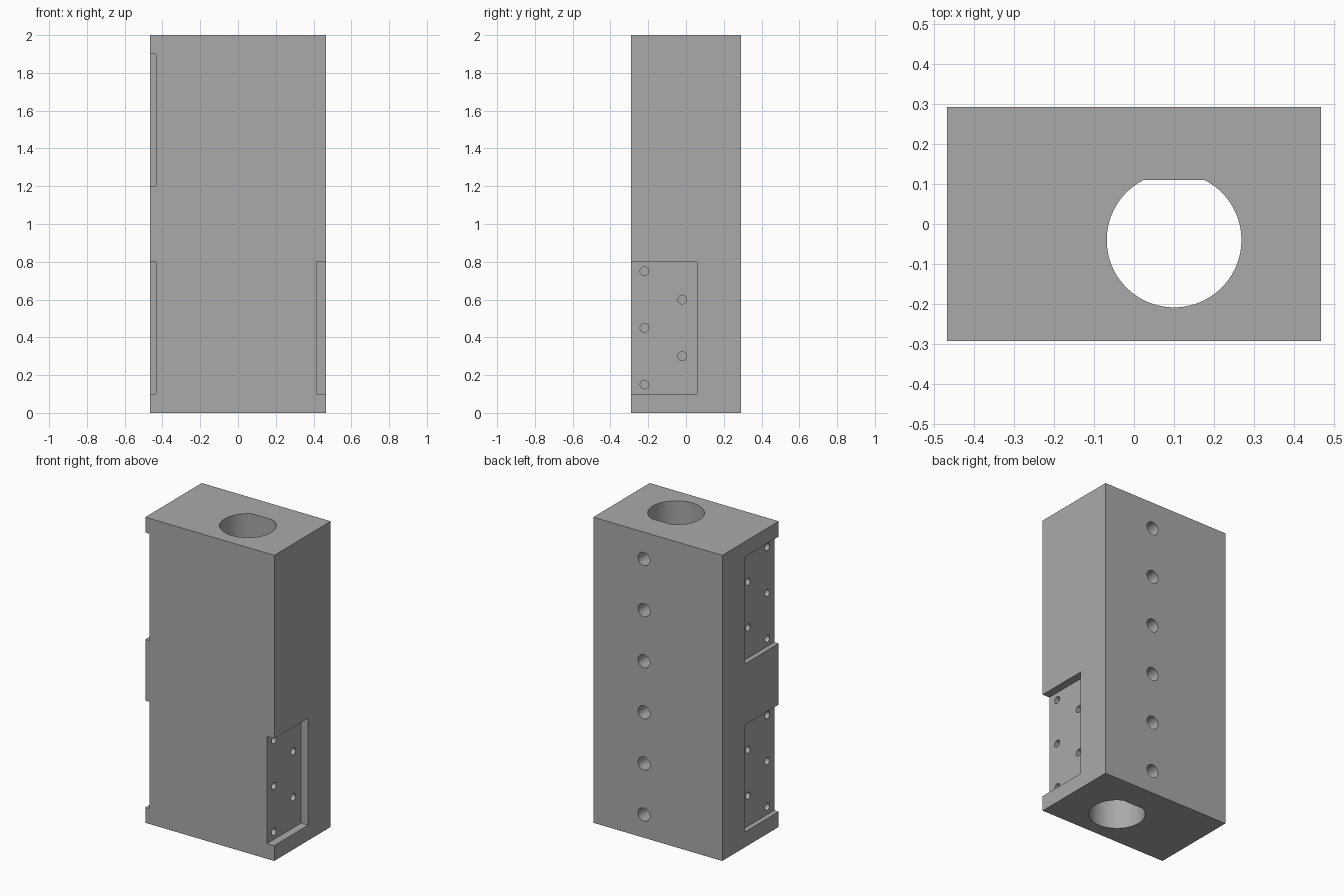
import bpy, bmesh, math
from mathutils import Matrix, Vector

if "Cube" in bpy.data.objects:
    bpy.data.objects.remove(bpy.data.objects["Cube"])

W, D, H = 0.467, 0.292, 2.0          # half width, half depth, height
BX, BY, BR, FLAT = 0.10, -0.04, 0.168, 0.11   # bore centre, radius, flat side

steel = bpy.data.materials.new("plain grey")
steel.diffuse_color = (0.40, 0.40, 0.40, 1)
steel.use_nodes = True
steel.node_tree.nodes["Principled BSDF"].inputs["Base Color"].default_value = steel.diffuse_color


def make_object(name, bm):
    bmesh.ops.recalc_face_normals(bm, faces=bm.faces[:])
    mesh = bpy.data.meshes.new(name)
    bm.to_mesh(mesh)
    bm.free()
    mesh.materials.append(steel)
    ob = bpy.data.objects.new(name, mesh)
    bpy.context.collection.objects.link(ob)
    return ob


def add_box(bm, lo, hi):
    lo, hi = Vector(lo), Vector(hi)
    m = Matrix.Translation((lo + hi) / 2) @ Matrix.Diagonal((*(hi - lo), 1))
    bmesh.ops.create_cube(bm, size=1, matrix=m)


def add_rod(bm, start, end, r, seg=32):
    start, end = Vector(start), Vector(end)
    d = end - start
    m = Matrix.Translation((start + end) / 2) @ d.to_track_quat('Z', 'Y').to_matrix().to_4x4()
    bmesh.ops.create_cone(bm, cap_ends=True, segments=seg, radius1=r, radius2=r,
                          depth=d.length, matrix=m)


def cut(target, cutter):
    cutter.hide_render = True
    mod = target.modifiers.new("cut", 'BOOLEAN')
    mod.operation, mod.solver, mod.object = 'DIFFERENCE', 'EXACT', cutter
    bpy.context.view_layer.objects.active = target
    bpy.ops.object.modifier_apply(modifier=mod.name)
    bpy.data.objects.remove(cutter)


# main block
bm = bmesh.new()
add_box(bm, (-W, -D, 0), (W, D, H))
block = make_object("bored_block", bm)

# D-shaped bore and the side pockets, open towards the front
bm = bmesh.new()
a0 = math.asin((FLAT - BY) / BR)
sweep = math.pi + 2 * a0
n = 80
ring = []
for i in range(n + 1):
    a = math.pi - a0 + sweep * i / n
    ring.append(bm.verts.new((BX + BR * math.cos(a), BY + BR * math.sin(a), -0.1)))
base = bm.faces.new(ring)
ext = bmesh.ops.extrude_face_region(bm, geom=[base])
bmesh.ops.translate(bm, vec=(0, 0, H + 0.2),
                    verts=[g for g in ext["geom"] if isinstance(g, bmesh.types.BMVert)])
pockets = [(1, 0.1, 0.052), (-1, 0.1, 0.032), (-1, 1.2, 0.032)]  # side, bottom, depth
for side, z, depth in pockets:
    xs = sorted((side * (W - depth), side * (W + 0.1)))
    add_box(bm, (xs[0], -D - 0.1, z), (xs[1], 0.058, z + 0.7))
cut(block, make_object("bore_cutter", bm))

# screw holes in the pockets, and holes from the back into the bore
bm = bmesh.new()
for side, z, depth in pockets:
    for y, dz in ((-0.22, 0.05), (-0.22, 0.35), (-0.22, 0.65), (-0.02, 0.2), (-0.02, 0.5)):
        add_rod(bm, (side * (W - depth - 0.1), y, z + dz),
                (side * (W + 0.05), y, z + dz), 0.023)
for i in range(6):
    z = 0.152 + 0.3345 * i
    add_rod(bm, (BX, FLAT - 0.05, z), (BX, D + 0.1, z), 0.043)
cut(block, make_object("hole_cutter", bm))

# smooth curved walls, sharp edges
bpy.ops.object.select_all(action='DESELECT')
block.select_set(True)
bpy.context.view_layer.objects.active = block
bpy.ops.object.shade_smooth_by_angle(angle=math.radians(25))
